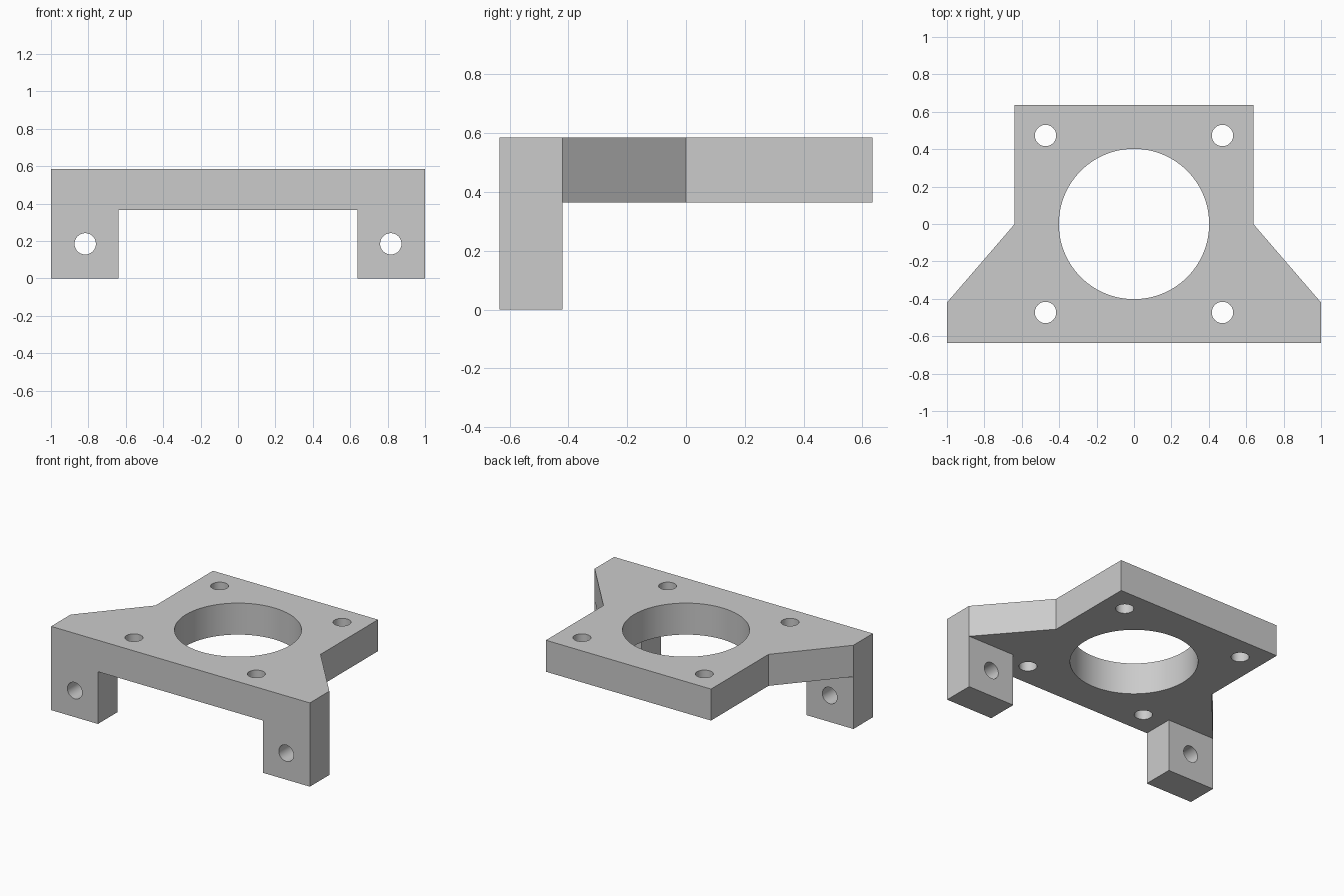
import bpy, bmesh, math
from mathutils import Matrix, Vector

cube = bpy.data.objects.get("Cube")
if cube:
    bpy.data.objects.remove(cube, do_unlink=True)

TOP, UNDER = 0.585, 0.365          # plate faces
FRONT, LEG_BACK, BACK = -0.635, -0.42, 0.635
HALF, INNER = 1.0, 0.638           # half widths of the front and the rear

grey = bpy.data.materials.new("plain grey")
grey.use_nodes = True
colour = (0.6, 0.6, 0.6, 1)
grey.diffuse_color = colour
grey.node_tree.nodes["Principled BSDF"].inputs["Base Color"].default_value = colour


def make_object(name, bm):
    bmesh.ops.recalc_face_normals(bm, faces=bm.faces[:])
    mesh = bpy.data.meshes.new(name)
    bm.to_mesh(mesh)
    bm.free()
    mesh.materials.append(grey)
    obj = bpy.data.objects.new(name, mesh)
    bpy.context.collection.objects.link(obj)
    return obj


def prism(name, outline, low, high):
    bm = bmesh.new()
    face = bm.faces.new([bm.verts.new((x, y, low)) for x, y in outline])
    new = bmesh.ops.extrude_face_region(bm, geom=[face])["geom"]
    verts = [v for v in new if isinstance(v, bmesh.types.BMVert)]
    bmesh.ops.translate(bm, verts=verts, vec=(0, 0, high - low))
    return make_object(name, bm)


def drill(name, centre, radius, sides, along_y=False):
    bm = bmesh.new()
    turn = Matrix.Rotation(math.pi / 2, 4, 'X') if along_y else Matrix()
    bmesh.ops.create_cone(bm, cap_ends=True, segments=sides, radius1=radius,
                          radius2=radius, depth=0.5,
                          matrix=Matrix.Translation(Vector(centre)) @ turn)
    return make_object(name, bm)


def combine(target, tool, operation):
    tool.hide_render = True
    mod = target.modifiers.new(operation.title(), 'BOOLEAN')
    mod.operation, mod.solver, mod.object = operation, 'EXACT', tool
    bpy.context.view_layer.objects.active = target
    bpy.ops.object.modifier_apply(modifier=mod.name)
    bpy.data.objects.remove(tool, do_unlink=True)


# Plate with flared front corners
right_half = [(HALF, FRONT), (HALF, LEG_BACK), (INNER, 0), (INNER, BACK)]
outline = right_half + [(-x, y) for x, y in reversed(right_half)]
bracket = prism("mounting_bracket", outline, UNDER, TOP)

# Front legs, each with a cross hole
for side in (-1, 1):
    leg = prism("leg", [(side * INNER, FRONT), (side * HALF, FRONT),
                        (side * HALF, LEG_BACK), (side * INNER, LEG_BACK)], 0, UNDER)
    combine(bracket, leg, 'UNION')
    hole = drill("leg_hole", (side * 0.817, (FRONT + LEG_BACK) / 2, 0.185), 0.057, 48, True)
    combine(bracket, hole, 'DIFFERENCE')

# Central bore and four corner screw holes
middle = (TOP + UNDER) / 2
combine(bracket, drill("bore", (0, 0, middle), 0.402, 96), 'DIFFERENCE')
for x in (-0.473, 0.473):
    for y in (-0.473, 0.473):
        combine(bracket, drill("screw_hole", (x, y, middle), 0.057, 48), 'DIFFERENCE')

# Smooth hole walls with crisp edges
bpy.ops.object.select_all(action='DESELECT')
bracket.select_set(True)
bpy.context.view_layer.objects.active = bracket
bpy.ops.object.shade_smooth_by_angle(angle=math.radians(30))
